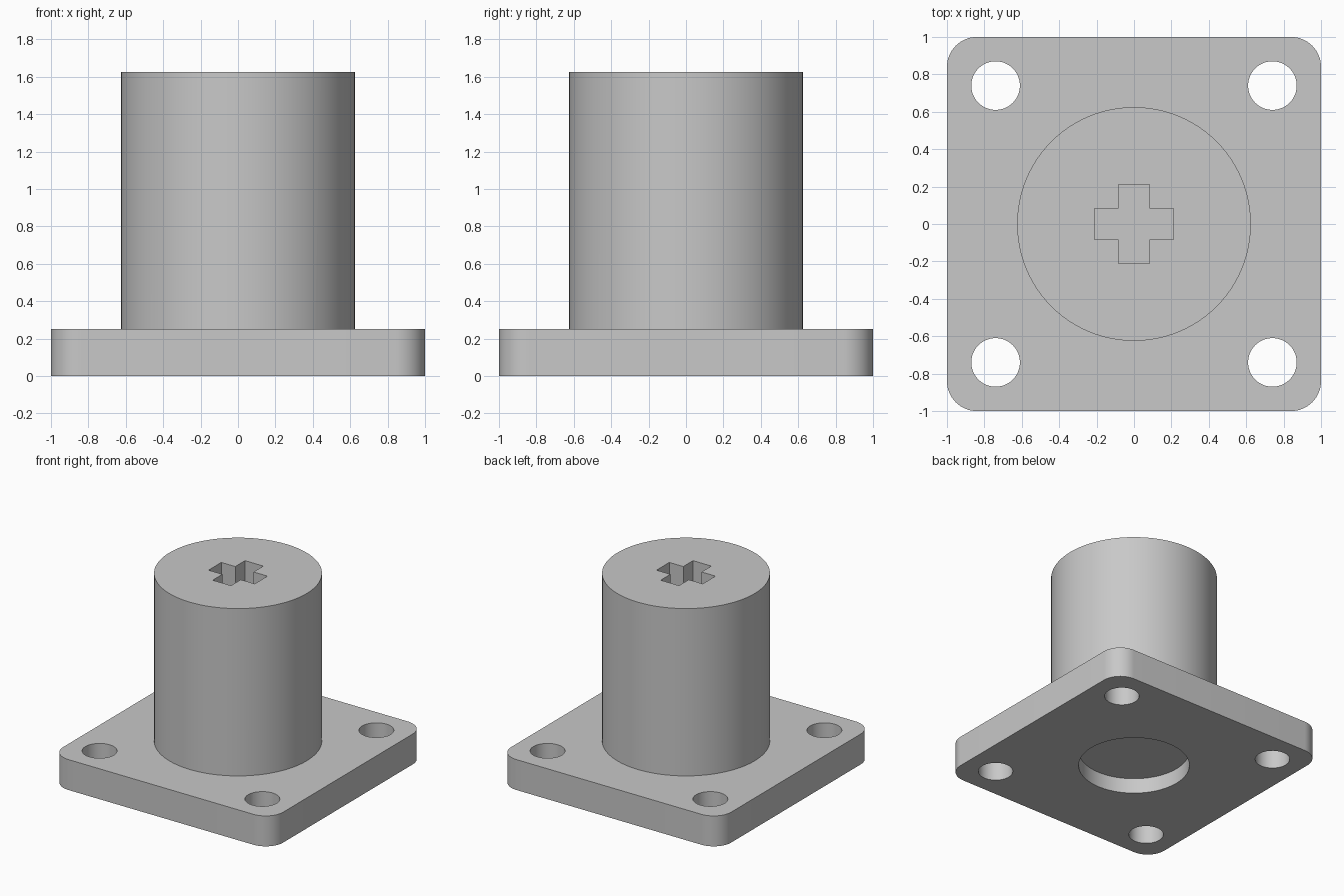
import bpy
import bmesh
from math import cos, sin, pi, radians

cube = bpy.data.objects.get("Cube")
if cube:
    bpy.data.objects.remove(cube, do_unlink=True)

grey = bpy.data.materials.new("light_grey")
grey.use_nodes = True
colour = (0.58, 0.58, 0.58, 1)
grey.diffuse_color = colour
grey.node_tree.nodes["Principled BSDF"].inputs["Base Color"].default_value = colour


def arc(cx, cy, r, start, end, steps):
    """Points along an arc, both ends included."""
    angles = [start + (end - start) * i / steps for i in range(steps + 1)]
    return [(cx + r * cos(a), cy + r * sin(a)) for a in angles]


def circle(cx, cy, r, sides):
    return arc(cx, cy, r, 0, 2 * pi, sides)[:-1]


def prism(name, outline, bottom, top):
    """Closed solid from a flat outline raised between two heights."""
    bm = bmesh.new()
    face = bm.faces.new([bm.verts.new((x, y, bottom)) for x, y in outline])
    raised = bmesh.ops.extrude_face_region(bm, geom=[face])["geom"]
    verts = [v for v in raised if isinstance(v, bmesh.types.BMVert)]
    bmesh.ops.translate(bm, verts=verts, vec=(0, 0, top - bottom))
    bmesh.ops.recalc_face_normals(bm, faces=bm.faces)
    mesh = bpy.data.meshes.new(name)
    bm.to_mesh(mesh)
    bm.free()
    mesh.materials.append(grey)
    obj = bpy.data.objects.new(name, mesh)
    bpy.context.collection.objects.link(obj)
    return obj


def combine(target, other, operation):
    """Apply a boolean and remove the helper solid."""
    mod = target.modifiers.new(operation.lower(), 'BOOLEAN')
    mod.operation = operation
    mod.solver = 'EXACT'
    mod.object = other
    bpy.context.view_layer.objects.active = target
    bpy.ops.object.modifier_apply(modifier=mod.name)
    bpy.data.objects.remove(other, do_unlink=True)


PLATE_TOP = 0.25
POST_TOP = 1.625

# Square base plate with rounded corners
corner = 0.16
outline = []
for i, (sx, sy) in enumerate([(1, 1), (-1, 1), (-1, -1), (1, -1)]):
    c = 1 - corner
    outline += arc(sx * c, sy * c, corner, i * pi / 2, (i + 1) * pi / 2, 16)
mount = prism("flanged_mount", outline, 0, PLATE_TOP)

# Round post, rooted inside the plate
post = prism("post", circle(0, 0, 0.625, 96), 0.19, POST_TOP)
combine(mount, post, 'UNION')

# Four screw holes through the plate
for sx in (-1, 1):
    for sy in (-1, 1):
        hole = prism("screw_hole", circle(sx * 0.74, sy * 0.74, 0.13, 48), -0.1, 0.35)
        combine(mount, hole, 'DIFFERENCE')

# Shallow round recess underneath
recess = prism("bottom_recess", circle(0, 0, 0.417, 96), -0.1, 0.125)
combine(mount, recess, 'DIFFERENCE')

# Cross-shaped socket in the post top
arm, half = 0.21, 0.083
cross = []
for i in range(4):
    a = i * pi / 2
    for x, y in [(half, half), (half, arm), (-half, arm)]:
        cross.append((x * cos(a) - y * sin(a), x * sin(a) + y * cos(a)))
socket = prism("cross_socket", cross, POST_TOP - 1.0, POST_TOP + 0.1)
combine(mount, socket, 'DIFFERENCE')

# Smooth round walls, crisp edges
bpy.ops.object.select_all(action='DESELECT')
mount.select_set(True)
bpy.context.view_layer.objects.active = mount
bpy.ops.object.shade_smooth_by_angle(angle=radians(30))
